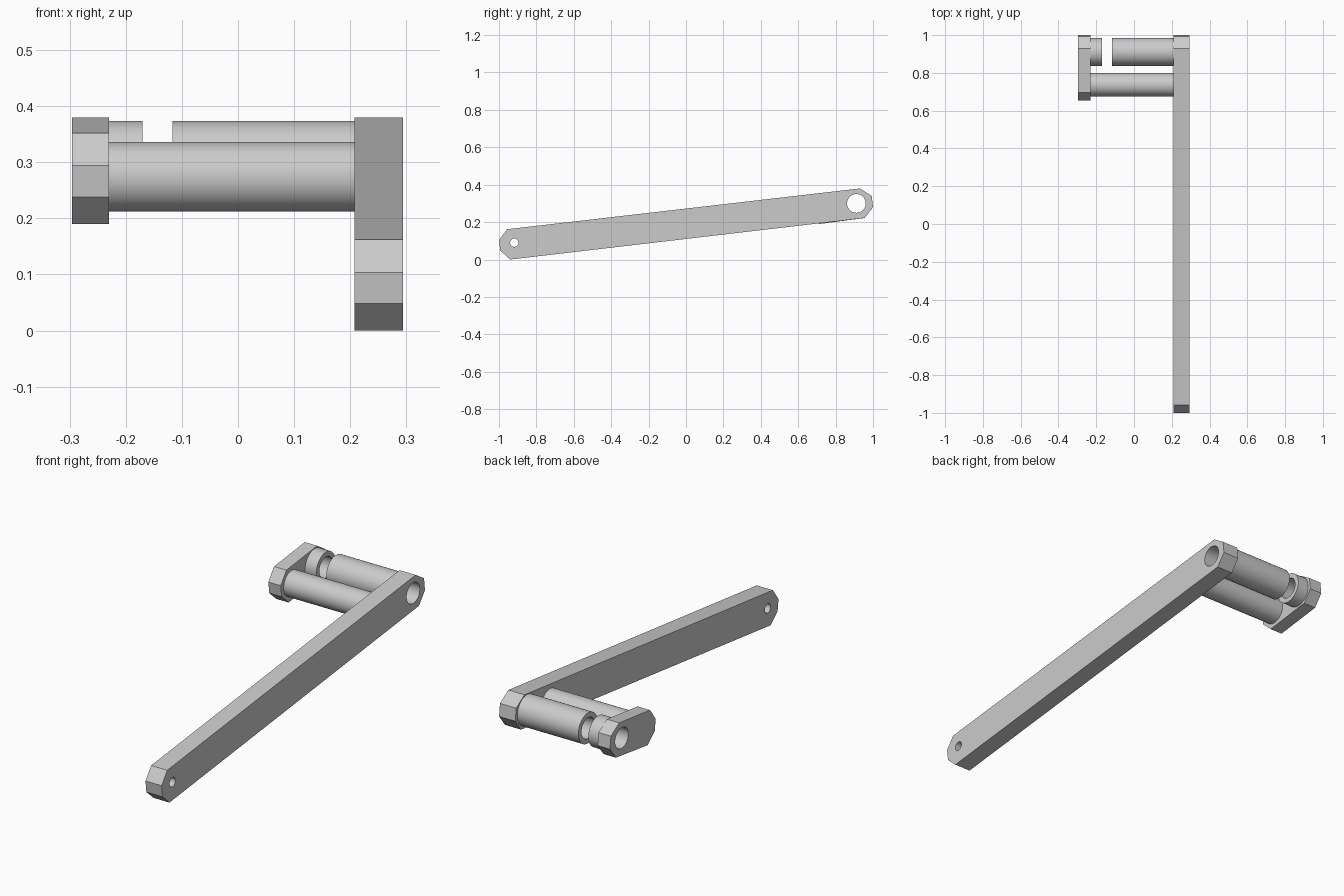
import bpy
import bmesh
from math import cos, sin, tau

old = bpy.data.objects.get("Cube")
if old:
    bpy.data.objects.remove(old, do_unlink=True)

grey = bpy.data.materials.new("plain grey")
grey.use_nodes = True
grey.diffuse_color = (0.6, 0.6, 0.6, 1)
grey.node_tree.nodes["Principled BSDF"].inputs["Base Color"].default_value = (0.6, 0.6, 0.6, 1)


def circle(center, radius, sides=64):
    return [(center[0] + radius * cos(tau * i / sides),
             center[1] + radius * sin(tau * i / sides)) for i in range(sides)]


def extrude(name, loops, x0, x1):
    """Fill the outline (first loop) minus its holes, and extrude it along x."""
    bm = bmesh.new()
    for loop in loops:
        verts = [bm.verts.new((x0, y, z)) for y, z in loop]
        for a, b in zip(verts, verts[1:] + verts[:1]):
            bm.edges.new((a, b))
    bmesh.ops.triangle_fill(bm, use_beauty=True, edges=bm.edges[:], normal=(1, 0, 0))
    new = bmesh.ops.extrude_face_region(bm, geom=bm.faces[:])["geom"]
    moved = [v for v in new if isinstance(v, bmesh.types.BMVert)]
    bmesh.ops.translate(bm, verts=moved, vec=(x1 - x0, 0, 0))
    bmesh.ops.recalc_face_normals(bm, faces=bm.faces[:])
    mesh = bpy.data.meshes.new(name)
    bm.to_mesh(mesh)
    bm.free()
    mesh.materials.append(grey)
    obj = bpy.data.objects.new(name, mesh)
    bpy.context.collection.objects.link(obj)
    bpy.ops.object.select_all(action="DESELECT")
    obj.select_set(True)
    bpy.context.view_layer.objects.active = obj
    bpy.ops.object.shade_smooth_by_angle(angle=0.4)
    return obj


# Chamfered ends shared by the long arm and the short plate
front_end = [(-0.957, 0.162), (-1, 0.104), (-0.993, 0.048), (-0.94, 0)]
back_end = [(0.955, 0.222), (1, 0.28), (0.993, 0.34), (0.93, 0.38)]
short_front = [(y + 1.653, z + 0.19) for y, z in front_end]

bore = (0.911, 0.3)
bore_hole = circle(bore, 0.05)
tube = [circle(bore, 0.0735), bore_hole]

# Side plates
extrude("long_arm", [front_end + back_end, bore_hole, circle((-0.918, 0.09), 0.022)], 0.208, 0.294)
extrude("short_end_plate", [short_front + back_end, bore_hole], -0.296, -0.23)

# Split tube around the bore, and the solid spacer in front of it
extrude("long_tube", tube, -0.117, 0.208)
extrude("short_tube", tube, -0.23, -0.17)
extrude("spacer_rod", [circle((0.737, 0.274), 0.062)], -0.23, 0.208)
